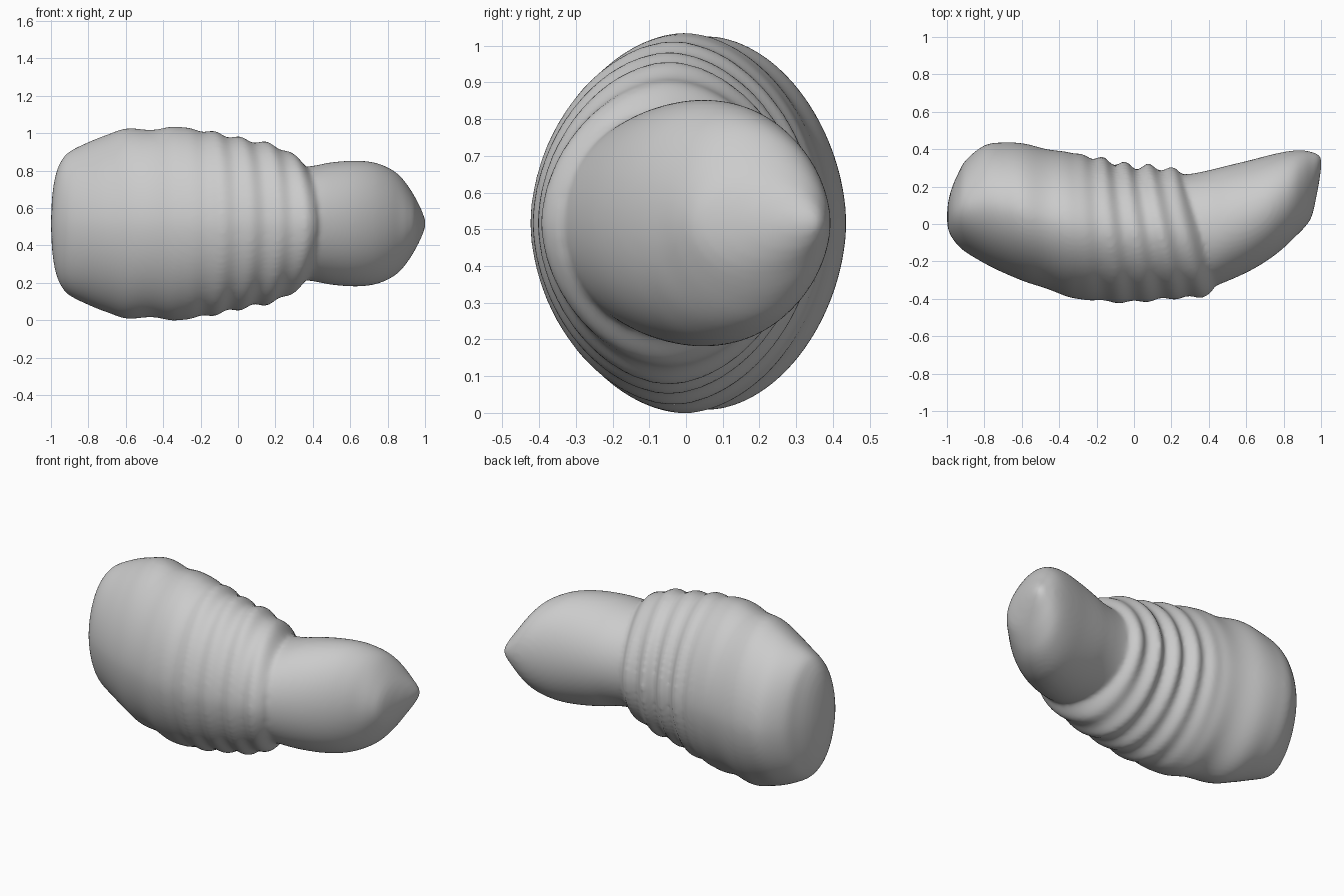
import bpy, bmesh, math

if "Cube" in bpy.data.objects:
    bpy.data.objects.remove(bpy.data.objects["Cube"])

MID = 0.517   # height of the long axis
SIDES = 96
STEPS = 8

# Sections: x, lowest y, highest y, half height
BODY = [(-1.0, 0.02, 0.05, 0.01), (-0.993, -0.03, 0.12, 0.15), (-0.975, -0.07, 0.19, 0.26),
        (-0.945, -0.11, 0.26, 0.335), (-0.9, -0.15, 0.34, 0.385), (-0.8, -0.21, 0.42, 0.435),
        (-0.7, -0.26, 0.436, 0.475), (-0.6, -0.30, 0.43, 0.505), (-0.45, -0.355, 0.40, 0.505),
        (-0.33, -0.395, 0.38, 0.515), (-0.2, -0.413, 0.36, 0.50), (-0.08, -0.418, 0.335, 0.475),
        (0.05, -0.405, 0.31, 0.445), (0.16, -0.395, 0.305, 0.425), (0.25, -0.39, 0.295, 0.385),
        (0.32, -0.375, 0.26, 0.335), (0.355, -0.32, 0.21, 0.27), (0.365, -0.15, 0.1, 0.13),
        (0.367, -0.02, 0.0, 0.01)]
HEAD = [(0.0, -0.02, 0.02, 0.01), (0.03, -0.2, 0.18, 0.2), (0.15, -0.29, 0.255, 0.28),
        (0.3, -0.345, 0.268, 0.298), (0.4, -0.34, 0.287, 0.308), (0.5, -0.305, 0.312, 0.327),
        (0.62, -0.25, 0.341, 0.336), (0.72, -0.19, 0.367, 0.328), (0.8, -0.128, 0.385, 0.30),
        (0.86, -0.07, 0.393, 0.26), (0.91, -0.02, 0.393, 0.20), (0.95, 0.04, 0.385, 0.135),
        (0.98, 0.17, 0.375, 0.075), (0.997, 0.27, 0.36, 0.03), (1.003, 0.32, 0.34, 0.005)]


def spline(keys):
    """Catmull-Rom samples through the key sections."""
    out = []
    for i in range(len(keys) - 1):
        quad = [keys[max(0, min(len(keys) - 1, i + k))] for k in (-1, 0, 1, 2)]
        for j in range(STEPS):
            t = j / STEPS
            out.append([0.5 * (2 * b + (c - a) * t + (2 * a - 5 * b + 4 * c - d) * t * t
                               + (3 * b - a - 3 * c + d) * t ** 3) for a, b, c, d in zip(*quad)])
    return out + [list(keys[-1])]


def ramp(x, a, b):
    t = max(0.0, min(1.0, (x - a) / (b - a)))
    return t * t * (3 - 2 * t)


def loft(bm, keys, power, folded):
    rings = []
    for x, lo, hi, half in spline(keys):
        ring = []
        for i in range(SIDES):
            a = 2 * math.pi * i / SIDES
            c, s = math.cos(a), math.sin(a)
            e = 2 / power
            u = math.copysign(abs(c) ** e, c)
            v = math.copysign(abs(s) ** e, s)
            grow, px = 1.0, x
            y = (lo + hi) / 2 + u * (hi - lo) / 2
            if folded:   # skin folds and slanted collar
                window = ramp(x, -0.4, -0.02) * (1 - ramp(x, 0.3, 0.36))
                depth = 0.022 + 0.03 * max(0, u) ** 4
                grow = 1 + depth * window * math.cos(2 * math.pi * (x - 0.275) / 0.135)
                grow += 0.008 * math.cos(2 * math.pi * (x + 0.34) / 0.26) * ramp(x, -0.75, -0.5) * (1 - ramp(x, -0.3, -0.1))
                px = x - 0.22 * y * ramp(x, -0.5, 0.25)
            y = (lo + hi) / 2 + u * grow * (hi - lo) / 2
            ring.append(bm.verts.new((px, y, MID + v * grow * half)))
        rings.append(ring)
    for r0, r1 in zip(rings, rings[1:]):
        for i in range(SIDES):
            k = (i + 1) % SIDES
            bm.faces.new((r0[i], r0[k], r1[k], r1[i]))
    bm.faces.new(rings[0][::-1])
    bm.faces.new(rings[-1])


# Folded body and smooth head, fused into one skin
bm = bmesh.new()
loft(bm, BODY, 1.85, True)
loft(bm, HEAD, 2.0, False)
bmesh.ops.recalc_face_normals(bm, faces=bm.faces)
mesh = bpy.data.meshes.new("wrinkled_body")
bm.to_mesh(mesh)
bm.free()
body = bpy.data.objects.new("wrinkled_body", mesh)
bpy.context.collection.objects.link(body)

remesh = body.modifiers.new("fuse", 'REMESH')
remesh.mode = 'VOXEL'
remesh.voxel_size = 0.014
remesh.use_smooth_shade = True
soften = body.modifiers.new("soften", 'SMOOTH')
soften.factor = 0.5
soften.iterations = 5
